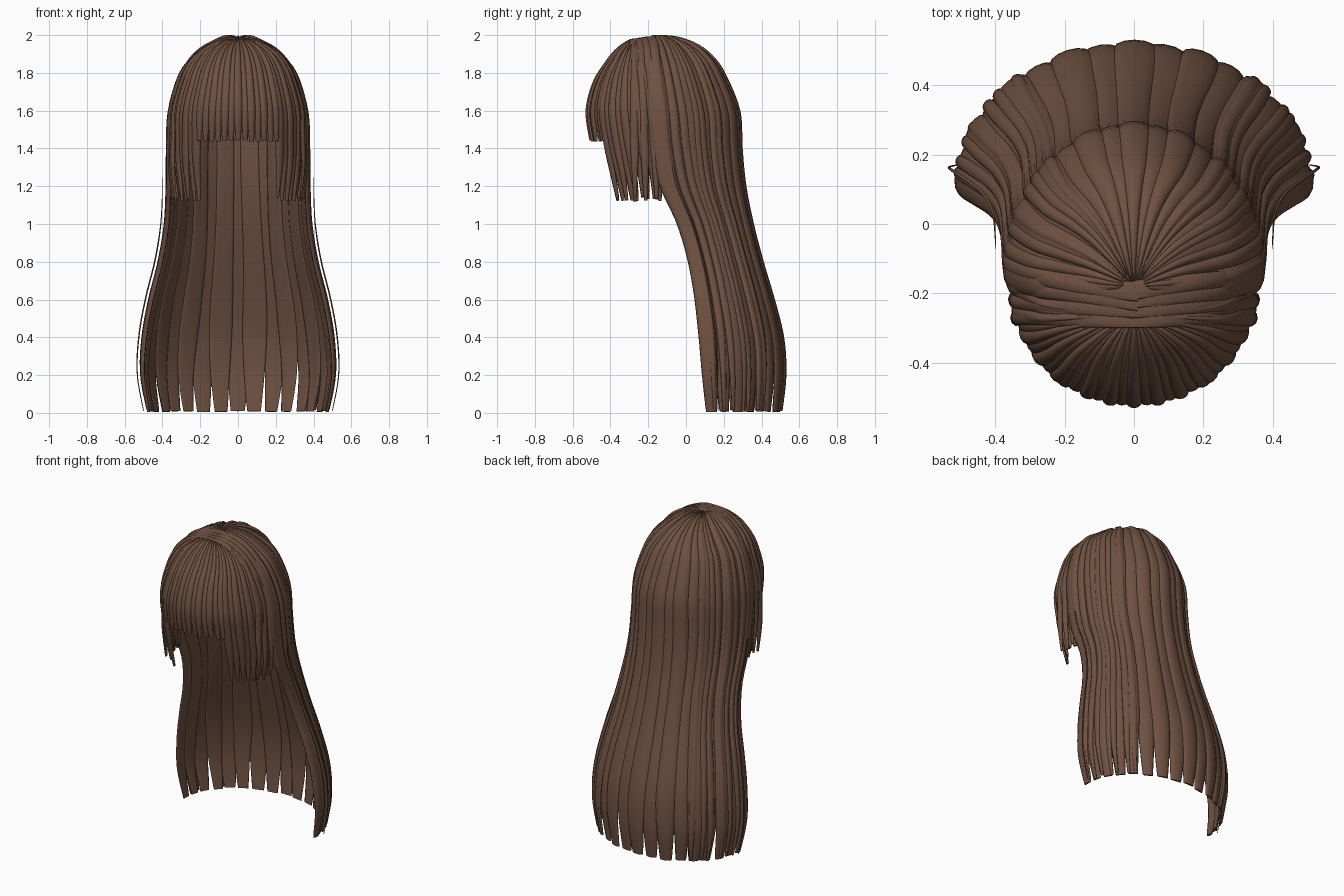
import bpy, bmesh, math, random
from mathutils import Vector

cube = bpy.data.objects.get("Cube")
if cube:
    bpy.data.objects.remove(cube)
rng = random.Random(4)

brown = bpy.data.materials.new("chestnut_brown")
brown.use_nodes = True
colour = (0.16, 0.083, 0.054, 1)
brown.diffuse_color = colour
bsdf = brown.node_tree.nodes["Principled BSDF"]
bsdf.inputs["Base Color"].default_value = colour
bsdf.inputs["Roughness"].default_value = 0.7

# Guide shells, crown to tips: height, centre y, half width, depth
BACK = [(1.98, -.18, .012, .012), (1.998, -.18, .06, .1), (1.965, -.18, .14, .22),
        (1.9, -.18, .225, .315), (1.8, -.17, .31, .378), (1.6, -.15, .37, .438),
        (1.4, -.13, .38, .43), (1.2, -.09, .382, .41), (1.0, -.005, .392, .365),
        (.8, .052, .425, .36), (.6, .088, .475, .383), (.4, .11, .51, .41),
        (.2, .12, .517, .412), (.003, .13, .48, .38)]
FRINGE = [(1.975, -.27, .012, .012), (1.972, -.26, .1, .05), (1.925, -.25, .2, .125),
          (1.85, -.24, .27, .195), (1.75, -.22, .315, .275), (1.6, -.2, .355, .332),
          (1.435, -.18, .358, .33), (1.3, -.16, .355, .32), (1.12, -.15, .33, .28)]


def guide(rows, s):
    """Smoothly interpolated row of a guide shell."""
    i = max(0, min(int(s), len(rows) - 2))
    f = s - i
    a, b, c, d = (rows[max(0, min(k, len(rows) - 1))] for k in range(i - 1, i + 3))
    return [.5 * (2 * q + (r - p) * f + (2 * p - 5 * q + 4 * r - t) * f * f
                  + (3 * q - p - 3 * r + t) * f ** 3) for p, q, r, t in zip(a, b, c, d)]


def shell_point(rows, side, angle, s):
    z, cy, w, d = guide(rows, s)
    return Vector((w * math.sin(angle), cy + side * d * math.cos(angle), z))


def outward(rows, side, angle, s):
    e = .02
    across = shell_point(rows, side, angle + e, s) - shell_point(rows, side, angle - e, s)
    s0, s1 = max(0, s - e), min(len(rows) - 1, s + e)
    down = shell_point(rows, side, angle, s1) - shell_point(rows, side, angle, s0)
    return across.cross(down).normalized() * side


def strand(name, rows, side, angle, half, end, taper, thick, lift=0, start=0, tip=.45):
    """Closed lens-shaped lock of hair that follows a guide shell."""
    bm = bmesh.new()
    steps = int((end - start) * 4)
    phase, sway = rng.uniform(0, 6), rng.uniform(0, .15) * half
    rings = []
    for k in range(steps + 1):
        s = start + (end - start) * k / steps
        f = max(0, (s - (end - taper)) / taper)
        width = half * (1 - (1 - tip) * f ** 1.5)
        grow = min(1, .15 + (s - start) * .4) * (1 - .5 * f * f)
        mid = angle + sway * math.sin(s + phase)
        section = []
        for j in range(12):
            a = 2 * math.pi * j / 12
            u, v = math.cos(a), math.sin(a)
            bulge = v if v > 0 else v * .3
            t = mid + u * width
            p = shell_point(rows, side, t, s)
            p += outward(rows, side, t, s) * ((bulge - 1) * thick * grow + lift)
            section.append(bm.verts.new(p))
        rings.append(section)
    for r0, r1 in zip(rings, rings[1:]):
        for j in range(12):
            n = (j + 1) % 12
            bm.faces.new((r0[j], r0[n], r1[n], r1[j]))
    bm.faces.new(rings[0])
    bm.faces.new(rings[-1][::-1])
    bmesh.ops.recalc_face_normals(bm, faces=bm.faces)
    mesh = bpy.data.meshes.new(name)
    bm.to_mesh(mesh)
    bm.free()
    mesh.materials.append(brown)
    for poly in mesh.polygons:
        poly.use_smooth = len(poly.vertices) == 4
    bpy.context.collection.objects.link(bpy.data.objects.new(name, mesh))


# Long back hair, broad overlapping locks
count = 17
step = math.radians(178) / (count - 1)
for i in range(count):
    ang = math.radians(-89) + i * step
    strand(f"back_lock_{i + 1}", BACK, 1, ang, step * rng.uniform(.62, .74),
           13 - rng.uniform(0, .06), 2.6, .022, lift=-.007 * (i % 2), tip=.55)

for side_name, sx in (("left", 1), ("right", -1)):
    # Slim locks layered over the side
    for i in range(7):
        ang = sx * math.radians(42 + i * 7.5 + rng.uniform(-2, 2))
        strand(f"{side_name}_layer_lock_{i + 1}", BACK, 1, ang, .06,
               13 - rng.uniform(0, .12), 3, .016, lift=.003, start=.5, tip=.35)
    # Loose flyaway hair
    strand(f"{side_name}_flyaway", BACK, 1, sx * math.radians(84), .012, 12.9, 3,
           .006, lift=.022, start=6.5, tip=.2)
    # Longer locks framing the face
    for i in range(9):
        ang = sx * math.radians(40 + i * 6.6)
        strand(f"{side_name}_face_lock_{i + 1}", FRINGE, -1, ang, math.radians(4.8),
               8 - rng.uniform(0, .2), 1.8, .02, lift=-.006 * (i % 2), tip=.35)
    # Crown strips that start on the parting and sweep sideways over the head
    for i in range(4):
        cy = -.27 + .025 * i
        strip = [(z + .004 * i, cy + .004 * k * i, w - .022 + (.0025 + .001 * i) * k, .12)
                 for k, (z, _, w, _) in enumerate(FRINGE)]
        strand(f"{side_name}_crown_strip_{i + 1}", strip, -1, sx * math.pi / 2, .24,
               8 - rng.uniform(0, .2), 1.8, .014, lift=.005, tip=.3)

# Straight-cut fringe
for i in range(13):
    ang = math.radians(-36 + i * 6)
    strand(f"fringe_lock_{i + 1}", FRINGE, -1, ang, math.radians(4.3),
           6 - rng.uniform(0, .05), 1.3, .02, lift=-.006 * (i % 2), tip=.5)
